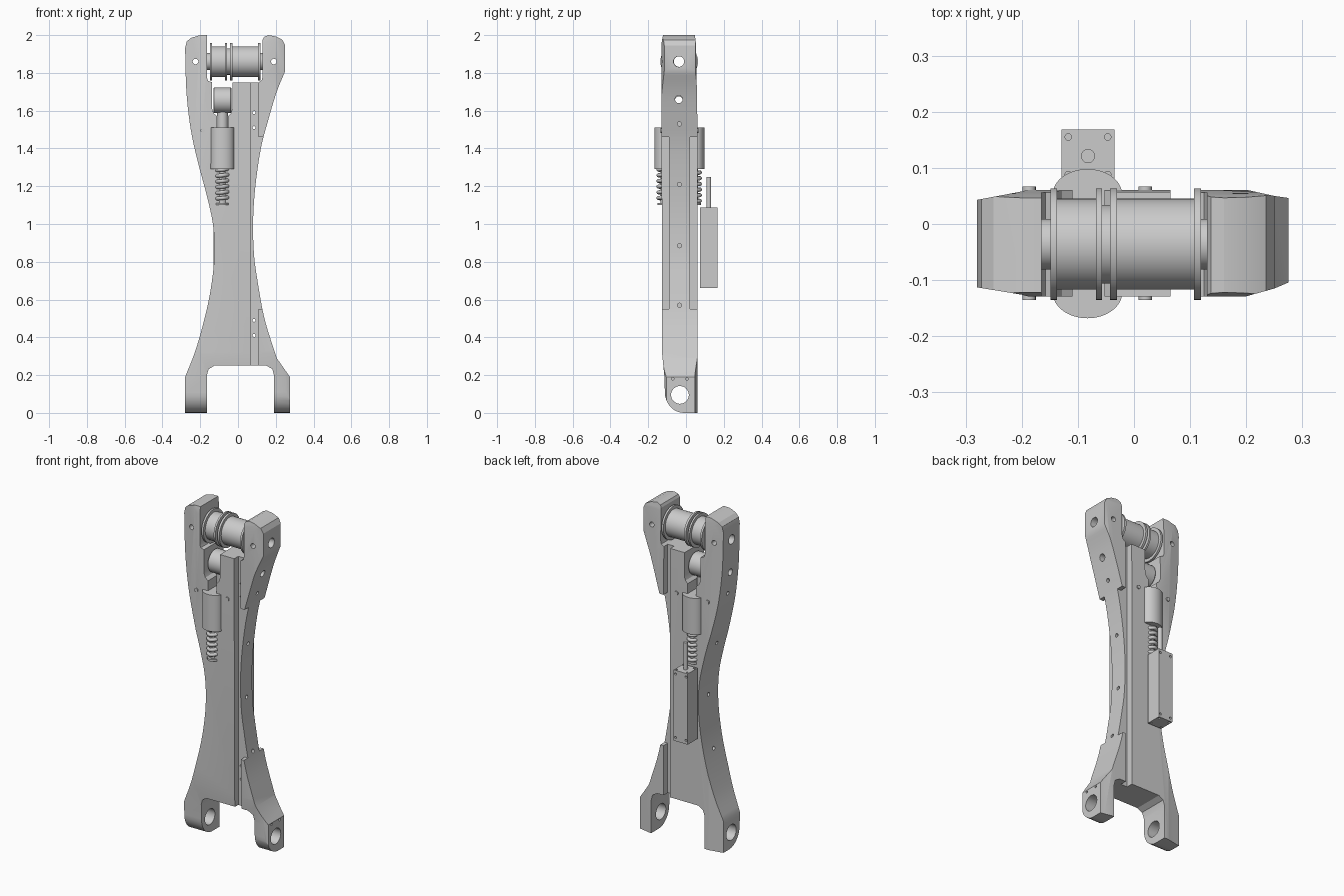
import bpy, bmesh, math
from mathutils import Vector

if "Cube" in bpy.data.objects:
    bpy.data.objects.remove(bpy.data.objects["Cube"])

AX = {'x': lambda u, v, d: (d, u, v), 'y': lambda u, v, d: (u, d, v), 'z': lambda u, v, d: (u, v, d)}


def finish(name, bm, smooth=True):
    bmesh.ops.recalc_face_normals(bm, faces=bm.faces)
    me = bpy.data.meshes.new(name)
    bm.to_mesh(me)
    bm.free()
    ob = bpy.data.objects.new(name, me)
    bpy.context.collection.objects.link(ob)
    if smooth:
        shade(ob)
    return ob


def select(ob):
    bpy.ops.object.select_all(action='DESELECT')
    ob.select_set(True)
    bpy.context.view_layer.objects.active = ob


def shade(ob):
    select(ob)
    bpy.ops.object.shade_smooth_by_angle(angle=math.radians(25))


def prism(name, pts, axis, a, b, smooth=True):
    """Extrude a closed 2D outline along an axis from a to b."""
    bm = bmesh.new()
    f = bm.faces.new([bm.verts.new(AX[axis](u, v, a)) for u, v in pts])
    r = bmesh.ops.extrude_face_region(bm, geom=[f])
    vs = [g for g in r['geom'] if isinstance(g, bmesh.types.BMVert)]
    bmesh.ops.translate(bm, verts=vs, vec=AX[axis](0, 0, b - a))
    return finish(name, bm, smooth)


def oval(u, v, ru, rv=None, n=32):
    rv = rv or ru
    return [(u + ru * math.cos(2 * math.pi * i / n), v + rv * math.sin(2 * math.pi * i / n)) for i in range(n)]


def rect(u0, u1, v0, v1):
    return [(u0, v0), (u1, v0), (u1, v1), (u0, v1)]


def ring_lathe(name, prof, axis, cu, cv, n=48):
    """Revolve a closed (distance, radius) loop around an axis."""
    bm = bmesh.new()
    rows = []
    for i in range(n):
        c, s = math.cos(2 * math.pi * i / n), math.sin(2 * math.pi * i / n)
        rows.append([bm.verts.new(AX[axis](cu + r * c, cv + r * s, d)) for d, r in prof])
    m = len(prof)
    for i in range(n):
        p, q = rows[i], rows[(i + 1) % n]
        for j in range(m):
            bm.faces.new((p[j], p[(j + 1) % m], q[(j + 1) % m], q[j]))
    return finish(name, bm)


def smooth_path(p, n=5):
    """Catmull-Rom through the points."""
    p = [Vector(q) for q in p]
    p = [2 * p[0] - p[1]] + p + [2 * p[-1] - p[-2]]
    out = []
    for i in range(1, len(p) - 2):
        a, b, c, d = p[i - 1:i + 3]
        for k in range(n):
            t = k / n
            out.append(tuple(0.5 * (2 * b + (c - a) * t + (2 * a - 5 * b + 4 * c - d) * t * t
                                    + (3 * b - a - 3 * c + d) * t ** 3)))
    return out + [tuple(p[-2])]


def boolean(ob, cutter, op='DIFFERENCE'):
    select(ob)
    m = ob.modifiers.new('bool', 'BOOLEAN')
    m.operation, m.solver, m.object = op, 'EXACT', cutter
    bpy.ops.object.modifier_apply(modifier=m.name)
    bpy.data.objects.remove(cutter, do_unlink=True)


# Main frame: waisted front outline with two feet and two upper lugs
left = smooth_path([(-.28, .19), (-.222, .34), (-.165, .55), (-.135, .72), (-.125, .86), (-.133, 1.0),
                    (-.165, 1.15), (-.213, 1.33), (-.25, 1.5), (-.273, 1.7), (-.28, 1.93)])
right = smooth_path([(.25, 1.81), (.205, 1.7), (.16, 1.55), (.121, 1.4), (.092, 1.2), (.08, 1.02),
                     (.084, .85), (.1, .72), (.14, .5), (.205, .29)])
outline = ([(-.28, 0)] + left + [(-.272, 1.965), (-.25, 1.985), (-.2, 2), (-.165, 2), (-.165, 1.775), (-.158, 1.757),
           (-.137, 1.75), (-.137, 1.61), (-.128, 1.585), (-.11, 1.57), (-.11, 1.49), (-.053, 1.49), (-.053, 1.57),
           (-.038, 1.585), (-.03, 1.61), (-.03, 1.75), (.11, 1.75), (.125, 1.76), (.13, 1.78), (.13, 1.975),
           (.137, 1.99), (.16, 2), (.2, 1.993), (.235, 1.975), (.25, 1.945)] + right
           + [(.275, .19), (.275, 0), (.19, 0), (.19, .2), (.182, .232), (.15, .25),
              (-.125, .25), (-.155, .232), (-.165, .2), (-.165, 0)])
body = prism('main_frame', outline, 'y', -.3, .3, False)

# Side profile (rounded heel) and plan profile (tapered outer edges)
heel = [(-.012 - .1 * math.sin(t * math.pi / 16), .11 - .11 * math.cos(t * math.pi / 16)) for t in range(9)]
side = [(.06, 0)] + heel + [(-.114, .19), (-.127, .32), (-.129, 1.5), (-.129, 1.96), (-.12, 2.01),
                            (.045, 2.01), (.053, 1.96), (.061, 1.5)]
boolean(body, prism('cut', side, 'x', -.5, .5, False), 'INTERSECT')
plan = [(-.285, -.112), (-.2, -.126), (-.15, -.14), (.16, -.14), (.25, -.115), (.285, -.1),
        (.285, .045), (.25, .05), (.16, .07), (-.15, .07), (-.2, .058), (-.285, .042)]
boolean(body, prism('cut', plan, 'z', -.5, 2.5, False), 'INTERSECT')

# Groove beside the centre panel and thinned right edge, front and back
groove = [(.065, .2), (.108, .2), (.108, .55), (.4, .55), (.4, 1.46), (.108, 1.46), (.108, 1.8), (.065, 1.8)]
for a, b in ((-.3, -.09), (.02, .3)):
    boolean(body, prism('cut', groove, 'y', a, b, False))

# Through bores and small blind holes
for y, z, r in ((-.032, .095, .047), (-.038, 1.86, .028), (-.038, 1.66, .02)):
    boolean(body, prism('cut', oval(y, z, r), 'x', -.5, .5, False))
for z in (.57, .885, 1.21, 1.53):
    for a, b in ((.04, .5), (-.5, -.1)):
        boolean(body, prism('cut', oval(-.035, z, .011, n=16), 'x', a, b, False))
for y in (-.07, .005):
    boolean(body, prism('cut', oval(y, .18, .007, n=12), 'x', .23, .5, False))
for x, z, r in ((.085, .41, .008), (.085, .49, .008), (.085, 1.51, .008), (.085, 1.59, .008),
                (-.225, 1.86, .015), (.19, 1.86, .015)):
    boolean(body, prism('cut', oval(x, z, r, n=16), 'y', -.5, .5, False))
shade(body)

# Top double spool with bore
F, C, B = .0995, .081, .028
spool = [(-.165, B), (-.165, .045), (-.149, .045), (-.149, F), (-.137, F), (-.137, C), (-.068, C), (-.068, F),
         (-.057, F), (-.057, .07), (-.043, .07), (-.043, F), (-.03, F), (-.03, C), (.107, C), (.107, F),
         (.119, F), (.119, .045), (.13, .045), (.13, B)]
ring_lathe('top_spool', spool, 'x', -.036, 1.86)

# Damper head roller, its axle sleeves and rod
ring_lathe('damper_head', [(-.13, .02), (-.13, .064), (-.126, .068), (-.039, .068), (-.035, .064), (-.035, .02)],
           'x', -.038, 1.655)
prism('damper_rod', oval(-.082, -.036, .029), 'z', 1.46, 1.592)

# Damper cylinder: flat-sided barrel with rounded front and back
barrel = []
for i in range(33):
    t = math.pi * i / 32
    barrel.append((-.083 + .062 * math.cos(t), .052 + .046 * math.sin(t)))
barrel += [(-.166 - x, -.07 - y) for x, y in barrel]
prism('damper_cylinder', barrel, 'z', 1.29, 1.51)
prism('spring_core', oval(-.083, -.036, .042, .1), 'z', 1.1, 1.3)
prism('spring_seat', oval(-.083, -.036, .055, .115), 'z', 1.1, 1.112)

# Coil spring
cu = bpy.data.curves.new('coil_spring', 'CURVE')
cu.dimensions, cu.bevel_depth, cu.bevel_resolution, cu.use_fill_caps = '3D', .0105, 2, True
sp = cu.splines.new('POLY')
N, turns = 240, 6
sp.points.add(N)
for i in range(N + 1):
    t = 2 * math.pi * turns * i / N
    sp.points[i].co = (-.083 + .046 * math.cos(t), -.036 + .11 * math.sin(t), 1.115 + .18 * i / N, 1)
bpy.context.collection.objects.link(bpy.data.objects.new('coil_spring', cu))

# Clamp bolts either side of the cylinder, front and back
for i, x in enumerate((-.187, .02)):
    for j, (a, b) in enumerate(((-.135, -.12), (.05, .067))):
        prism(f'clamp_bolt_{i}{j}', oval(x, 1.495, .012, n=16), 'y', a, b)

# Rear actuator box with corner holes and push rod
box = prism('actuator_box', rect(-.129, -.035, .66, 1.087), 'y', .075, .168, False)
for x in (-.117, -.047):
    for z in (.682, 1.065):
        boolean(box, prism('cut', oval(x, z, .007, n=12), 'y', .155, .3, False))
    for y in (.088, .155):
        for a, b in ((.6, .672), (1.077, 1.2)):
            boolean(box, prism('cut', oval(x, y, .006, n=12), 'z', a, b, False))
shade(box)
prism('actuator_rod', oval(-.082, .121, .0125, n=24), 'z', 1.08, 1.25)
